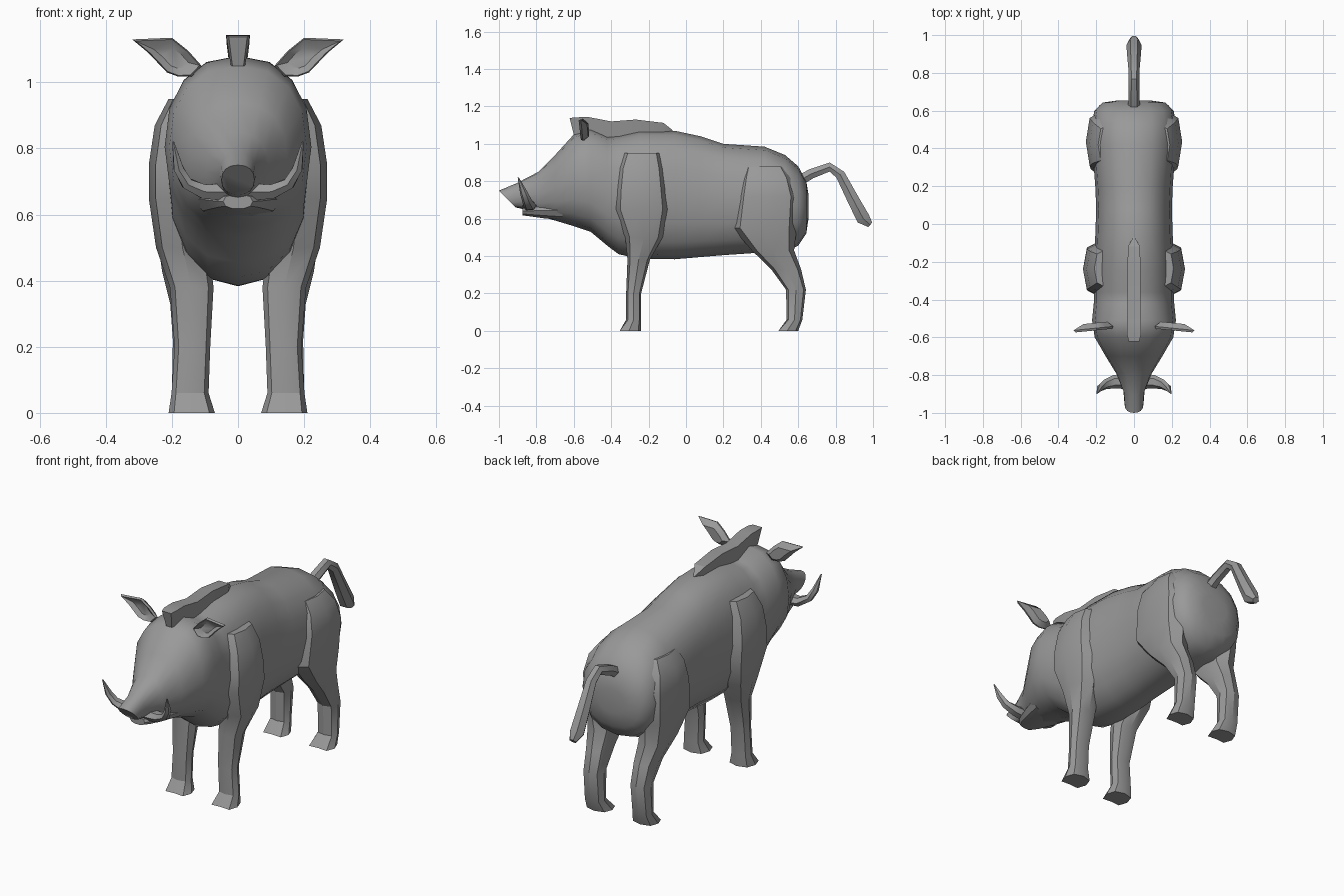
import bpy, bmesh, math
from mathutils import Vector

grey = bpy.data.materials.new("grey hide")
grey.diffuse_color = (0.32, 0.32, 0.32, 1)


def loft(name, rings, angle=30, mirror=False):
    """Skin a list of equal-length rings, capping both ends."""
    bm = bmesh.new()
    vs = [[bm.verts.new(p) for p in r] for r in rings]
    n = len(rings[0])
    for a, b in zip(vs, vs[1:]):
        for i in range(n):
            j = (i + 1) % n
            bm.faces.new((a[i], a[j], b[j], b[i]))
    bm.faces.new(vs[0])
    bm.faces.new(vs[-1])
    bmesh.ops.recalc_face_normals(bm, faces=bm.faces)
    me = bpy.data.meshes.new(name)
    bm.to_mesh(me)
    bm.free()
    me.shade_smooth()
    me.set_sharp_from_angle(angle=math.radians(angle))
    me.materials.append(grey)
    ob = bpy.data.objects.new(name, me)
    bpy.context.collection.objects.link(ob)
    if mirror:
        ob.modifiers.new("mirror", 'MIRROR')
    return ob


def spow(v, e):
    return math.copysign(abs(v) ** e, v)


def y_ring(y, lo, hi, w, slant=0, n=16, e=0.88):
    """Rounded section across the body axis."""
    out = []
    for i in range(n):
        a = 2 * math.pi * i / n
        s, c = spow(math.sin(a), e), spow(math.cos(a), e)
        out.append((w * c, y - slant * s, (lo + hi) / 2 + (hi - lo) / 2 * s))
    return out


def tube(name, path, axis, n=6, mirror=False):
    """Tapered tube through (point, radius along axis, other radius)."""
    pts = [Vector(p) for p, _, _ in path]
    rings = []
    for k, (p, ru, rv) in enumerate(path):
        t = (pts[min(k + 1, len(pts) - 1)] - pts[max(k - 1, 0)]).normalized()
        v = t.cross(Vector(axis)).normalized()
        u = v.cross(t)
        rings.append([pts[k] + u * ru * math.cos(2 * math.pi * i / n)
                      + v * rv * math.sin(2 * math.pi * i / n) for i in range(n)])
    return loft(name, rings, 40, mirror)


def leg(name, stations):
    """Leg from (z, centre x, centre y, half x, half y); low rings get a cloven notch."""
    rings = []
    for z, cx, cy, hx, hy in stations:
        ring = []
        for i in range(8):
            a = math.pi * (i / 4 - 0.5)
            s = 1.0 if i % 2 == 0 else 1.08
            if i == 0 and z < 0.05:
                s = 0.7
            ring.append((cx + hx * s * math.cos(a), cy + hy * s * math.sin(a), z))
        rings.append(ring)
    return loft(name, rings, 30, True)


# body with head and snout
loft("body", [y_ring(*s) for s in [
    (-0.955, 0.66, 0.75, 0.05, 0.045), (-0.885, 0.65, 0.79, 0.056, 0.02),
    (-0.79, 0.615, 0.85, 0.095), (-0.70, 0.59, 0.94, 0.15),
    (-0.60, 0.56, 1.05, 0.208), (-0.51, 0.53, 1.08, 0.222),
    (-0.42, 0.455, 1.04, 0.213), (-0.36, 0.41, 1.045, 0.212),
    (-0.25, 0.385, 1.07, 0.215), (-0.06, 0.383, 1.07, 0.205),
    (0.08, 0.395, 1.04, 0.20), (0.20, 0.405, 1.0, 0.205),
    (0.42, 0.42, 0.985, 0.222), (0.53, 0.425, 0.94, 0.222),
    (0.60, 0.455, 0.88, 0.21), (0.643, 0.52, 0.80, 0.165),
    (0.655, 0.60, 0.73, 0.08)]], 45)

# lower jaw
loft("jaw", [y_ring(*s, 0, 10) for s in [
    (-0.875, 0.617, 0.662, 0.045), (-0.84, 0.612, 0.67, 0.07),
    (-0.76, 0.60, 0.69, 0.10), (-0.66, 0.59, 0.70, 0.13)]])

# tusks
tube("tusks", [((0.03, -0.835, 0.668), 0.04, 0.03), ((0.105, -0.835, 0.67), 0.035, 0.025),
               ((0.155, -0.85, 0.695), 0.026, 0.02), ((0.18, -0.868, 0.74), 0.02, 0.017),
               ((0.196, -0.897, 0.82), 0.003, 0.003)], (0, 1, 0), 6, True)

# ears: a pointed leaf, hollow at the front and bulging at the back
rim = [(0.32, 1.13), (0.20, 1.135), (0.15, 1.095), (0.11, 1.05),
       (0.14, 1.018), (0.18, 1.017), (0.215, 1.03), (0.272, 1.09)]


def ear_ring(scale, y):
    return [(0.19 + (x - 0.19) * scale, y - 0.1 * (x - 0.19) * scale,
             1.07 + (z - 1.07) * scale) for x, z in rim]


loft("ears", [ear_ring(0.5, -0.545), ear_ring(0.92, -0.562), ear_ring(1, -0.55),
              ear_ring(0.6, -0.522)], 35, True)

# bristle crest along the neck
loft("mane", [[(w, y, hi), (-w, y, hi), (-0.6 * w, yl, lo), (0.6 * w, yl, lo)]
              for y, yl, lo, hi, w in [
    (-0.622, -0.60, 1.05, 1.138, 0.028), (-0.59, -0.58, 1.05, 1.142, 0.036),
    (-0.52, -0.52, 1.05, 1.143, 0.036), (-0.40, -0.41, 1.01, 1.12, 0.035),
    (-0.27, -0.27, 1.03, 1.13, 0.035), (-0.12, -0.12, 1.04, 1.112, 0.032),
    (-0.07, -0.08, 1.05, 1.072, 0.004)]], 25)

# tail
tube("tail", [((0, 0.60, 0.80), 0.032, 0.032), ((0, 0.67, 0.84), 0.03, 0.03),
              ((0, 0.768, 0.876), 0.028, 0.028), ((0, 0.825, 0.835), 0.03, 0.03),
              ((0, 0.90, 0.69), 0.037, 0.037), ((0, 0.948, 0.60), 0.04, 0.042),
              ((0, 0.985, 0.567), 0.02, 0.018)], (1, 0, 0), 6)

# legs
leg("front_legs", [(0, 0.14, -0.305, 0.07, 0.065), (0.06, 0.145, -0.28, 0.056, 0.04),
                   (0.20, 0.138, -0.28, 0.054, 0.04), (0.38, 0.14, -0.253, 0.066, 0.06),
                   (0.50, 0.168, -0.225, 0.08, 0.10), (0.65, 0.182, -0.238, 0.088, 0.148),
                   (0.75, 0.182, -0.24, 0.088, 0.14), (0.87, 0.17, -0.24, 0.082, 0.125),
                   (0.95, 0.15, -0.235, 0.06, 0.10)])
leg("hind_legs", [(0, 0.14, 0.54, 0.07, 0.06), (0.06, 0.145, 0.58, 0.055, 0.042),
                  (0.22, 0.143, 0.588, 0.054, 0.053), (0.33, 0.145, 0.535, 0.06, 0.08),
                  (0.43, 0.155, 0.465, 0.075, 0.113), (0.55, 0.165, 0.42, 0.082, 0.172),
                  (0.72, 0.17, 0.435, 0.085, 0.165), (0.82, 0.155, 0.43, 0.08, 0.14),
                  (0.88, 0.13, 0.42, 0.06, 0.11)])
